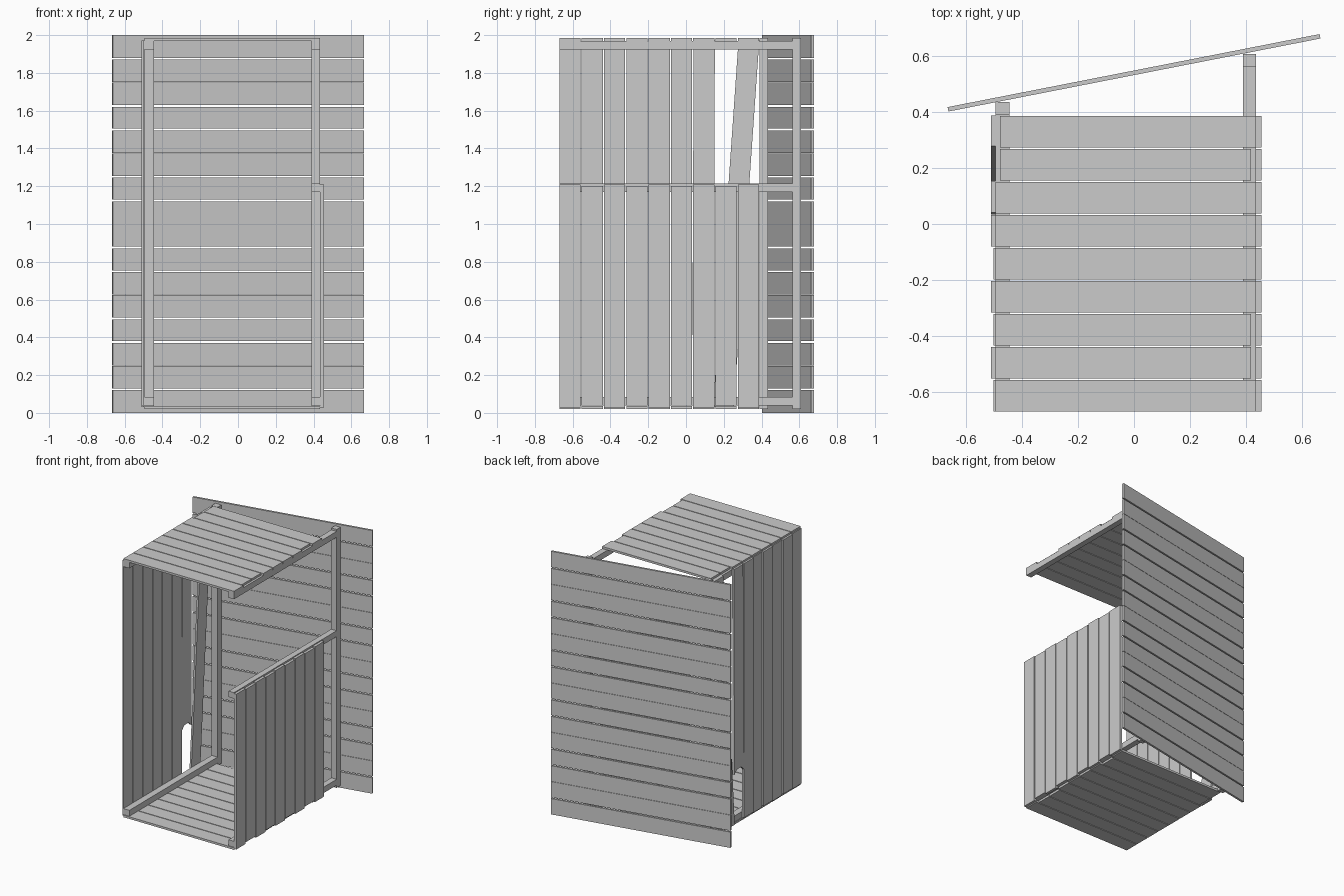
import bpy, bmesh, math
from mathutils import Matrix, Vector

cube = bpy.data.objects.get("Cube")
if cube:
    bpy.data.objects.remove(cube, do_unlink=True)

wood = bpy.data.materials.new("plain_grey")
wood.use_nodes = True
GREY = (0.6, 0.6, 0.6, 1)
wood.diffuse_color = GREY
wood.node_tree.nodes["Principled BSDF"].inputs["Base Color"].default_value = GREY


def add_box(bm, lo, hi):
    lo, hi = Vector(lo), Vector(hi)
    mat = Matrix.Translation((lo + hi) / 2) @ Matrix.Diagonal((*(hi - lo), 1))
    bmesh.ops.create_cube(bm, size=1, matrix=mat)


def add_board(bm, outline, x0, x1):
    """Extrude a (y, z) outline from x0 to x1."""
    face = bm.faces.new([bm.verts.new((x0, y, z)) for y, z in outline])
    ext = bmesh.ops.extrude_face_region(bm, geom=[face])
    moved = [v for v in ext["geom"] if isinstance(v, bmesh.types.BMVert)]
    bmesh.ops.translate(bm, verts=moved, vec=(x1 - x0, 0, 0))


def finish(name, bm):
    bmesh.ops.recalc_face_normals(bm, faces=bm.faces)
    mesh = bpy.data.meshes.new(name)
    bm.to_mesh(mesh)
    bm.free()
    mesh.materials.append(wood)
    obj = bpy.data.objects.new(name, mesh)
    bpy.context.collection.objects.link(obj)
    return obj


def beam(name, lo, hi):
    bm = bmesh.new()
    add_box(bm, lo, hi)
    finish(name, bm)


FRONT, PITCH, WIDTH, COUNT = -0.67, 0.118, 0.112, 9
LEFT_IN, LEFT_OUT = 0.39, 0.435
RIGHT_IN, RIGHT_OUT = -0.445, -0.495
rows = [FRONT + i * PITCH for i in range(COUNT)]

# Frame rails and posts
for name, z in (("bottom", 0.04), ("top", 1.925)):
    beam(name + "_left_rail", (LEFT_IN, FRONT, z), (LEFT_OUT, 0.563, z + 0.045))
    beam(name + "_right_rail", (RIGHT_OUT, FRONT, z), (RIGHT_IN, 0.39, z + 0.045))
beam("middle_left_rail", (LEFT_IN, FRONT, 1.17), (LEFT_OUT, 0.563, 1.215))
beam("left_post", (LEFT_IN, 0.563, 0.02), (LEFT_OUT, 0.608, 1.985))
beam("right_post", (RIGHT_OUT, 0.39, 0.02), (RIGHT_IN, 0.435, 1.985))

# Floor and roof boards, with slightly uneven ends
for name, z in (("floor_boards", 0.02), ("roof_boards", 1.97)):
    bm = bmesh.new()
    for i, y in enumerate(rows):
        end = 0.418 if i in (1, 2, 7) else LEFT_OUT
        start = -0.478 if i > 6 else RIGHT_OUT
        add_box(bm, (start, y, z), (end, y + WIDTH, z + 0.016))
    finish(name, bm)

# Half-height left wall
bm = bmesh.new()
for i, y in enumerate(rows):
    drop = 0.012 * (i % 2)
    add_box(bm, (LEFT_OUT, y, 0.028 + drop), (0.455, y + WIDTH, 1.208 - drop / 2))
finish("left_wall_boards", bm)

# Full-height right wall: straight boards, a broken board and a leaning board
LOW, HIGH = 0.03, 1.972
bm = bmesh.new()
for i, y in enumerate(rows[:6]):
    out = -0.502 - 0.008 * (i % 2)
    add_box(bm, (out, y, LOW + 0.01 * (i % 2)), (RIGHT_OUT, y + WIDTH, HIGH))
finish("right_wall_boards", bm)

bm = bmesh.new()
a = rows[6] - 0.004
b = a + WIDTH
add_board(bm, [(a, 0.41), (a + 0.03, 0.44), (b - 0.03, 0.44), (b, 0.41),
               (b + 0.007, HIGH), (a + 0.007, HIGH)], -0.51, RIGHT_OUT)
finish("broken_board", bm)

bm = bmesh.new()
add_board(bm, [(0.143, LOW), (0.253, LOW), (0.388, HIGH), (0.278, HIGH)],
          -0.51, RIGHT_OUT)
finish("leaning_board", bm)

# Back panel of horizontal boards, swung slightly open
bm = bmesh.new()
SLATS = 16
step = 2 / SLATS
for i in range(SLATS):
    under = 0 if i == 0 else (0.001 if i % 3 == 2 else 0.005)
    over = 0 if i == SLATS - 1 else (0.001 if i % 3 == 1 else 0.005)
    add_box(bm, (-0.677, -0.008, i * step + under),
            (0.677, 0.008, (i + 1) * step - over))
panel = finish("back_panel", bm)
panel.data.transform(Matrix.Translation((0, 0.54, 0))
                     @ Matrix.Rotation(math.radians(11.1), 4, "Z"))
